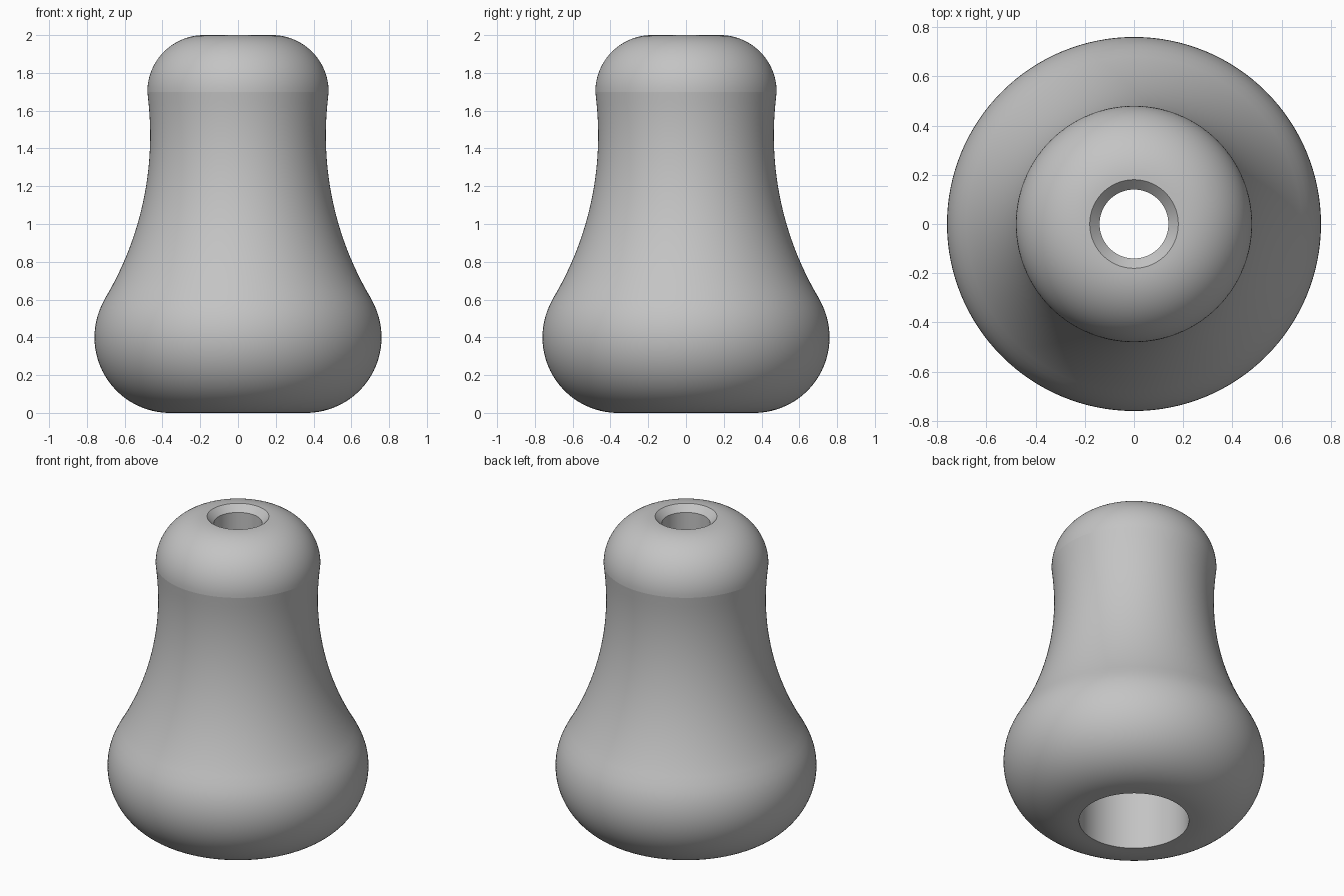
import bpy, bmesh
from math import radians, sin, cos, asin, pi

cube = bpy.data.objects.get("Cube")
if cube:
    bpy.data.objects.remove(cube, do_unlink=True)


def arc(cx, cz, r, start, end, steps):
    """Points on a circle in the profile plane, angles in radians."""
    return [(cx + r * cos(start + (end - start) * i / steps),
             cz + r * sin(start + (end - start) * i / steps))
            for i in range(steps + 1)]


grey = bpy.data.materials.new("plain grey")
grey.use_nodes = True
colour = (0.55, 0.55, 0.55, 1)
grey.diffuse_color = colour
grey.node_tree.nodes["Principled BSDF"].inputs["Base Color"].default_value = colour

# Outer profile: bulbous foot, waisted neck, domed cap
foot = arc(0.36, 0.40, 0.40, -pi / 2, asin(0.4), 32)
neck_r, waist = 1.68, 1.47
neck = arc(0.465 + neck_r, waist, neck_r,
           pi + asin((waist - 0.56) / neck_r),
           pi - asin((1.69 - waist) / neck_r), 24)
cap = arc(0.18, 1.70, 0.30, 0, pi / 2, 24)

# Inner profile: countersunk cord hole opening into a wide bore
bore = [(0.14, 1.96), (0.14, 1.40), (0.32, 1.40), (0.32, 0)]
profile = foot + neck[1:-1] + cap + bore

# Revolve the closed profile
bm = bmesh.new()
verts = [bm.verts.new((x, 0, z)) for x, z in profile]
edges = [bm.edges.new((a, b)) for a, b in zip(verts, verts[1:] + verts[:1])]
bmesh.ops.spin(bm, geom=verts + edges, cent=(0, 0, 0), axis=(0, 0, 1),
               angle=2 * pi, steps=128, use_merge=True)
bmesh.ops.remove_doubles(bm, verts=bm.verts, dist=0.0001)
bmesh.ops.recalc_face_normals(bm, faces=bm.faces)
mesh = bpy.data.meshes.new("cord_pull_body")
bm.to_mesh(mesh)
bm.free()
mesh.materials.append(grey)

body = bpy.data.objects.new("cord_pull_body", mesh)
bpy.context.collection.objects.link(body)
bpy.ops.object.select_all(action="DESELECT")
body.select_set(True)
bpy.context.view_layer.objects.active = body
bpy.ops.object.shade_smooth_by_angle(angle=radians(6))
